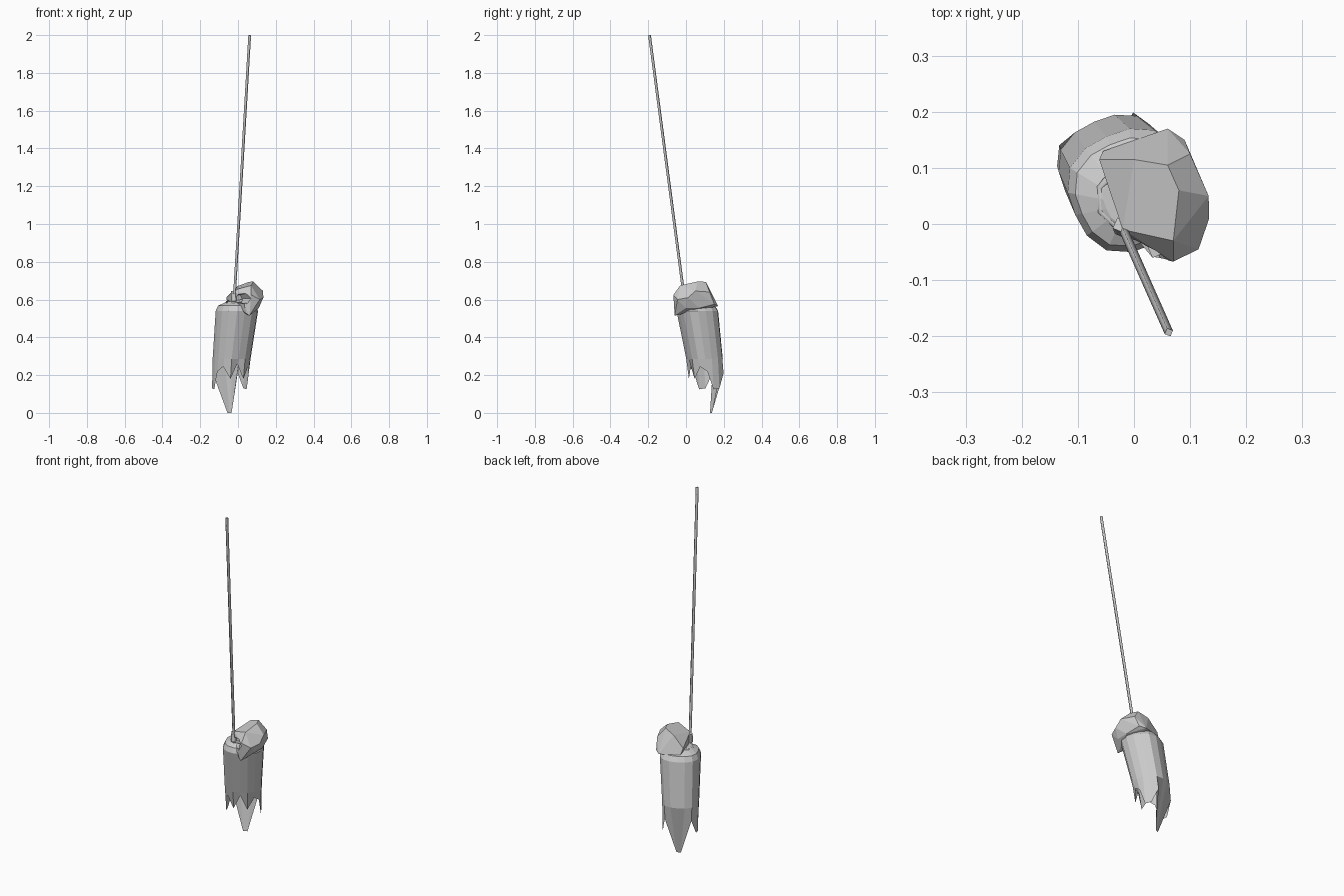
import bpy, bmesh, math
from mathutils import Vector

if "Cube" in bpy.data.objects:
    bpy.data.objects.remove(bpy.data.objects["Cube"])

TURN = math.radians(24)
RIGHT = Vector((math.cos(TURN), math.sin(TURN), 0))
BACK = Vector((-math.sin(TURN), math.cos(TURN), 0))
N = 16


def finish(name, bm):
    bmesh.ops.recalc_face_normals(bm, faces=bm.faces)
    me = bpy.data.meshes.new(name)
    bm.to_mesh(me)
    bm.free()
    ob = bpy.data.objects.new(name, me)
    bpy.context.collection.objects.link(ob)
    return ob


def ring_point(i, centre, rx, ry, z):
    """Rounded-square ring point; i = 0 is the front, i = 4 the right side."""
    a = 2 * math.pi * i / N
    s, c = math.sin(a), math.cos(a)
    k = (abs(s) ** 2.6 + abs(c) ** 2.6) ** (-1 / 2.6)
    return Vector((*centre, z)) + RIGHT * (s * k * rx) - BACK * (c * k * ry)


def hull(name, points):
    bm = bmesh.new()
    for p in points:
        bm.verts.new(p)
    res = bmesh.ops.convex_hull(bm, input=bm.verts)
    loose = [v for v in bm.verts if not v.link_faces]
    bmesh.ops.delete(bm, geom=loose, context='VERTS')
    bmesh.ops.dissolve_limit(bm, angle_limit=math.radians(9), verts=bm.verts, edges=bm.edges)
    return finish(name, bm)


def tube(name, path, radius, closed=False):
    cu = bpy.data.curves.new(name, 'CURVE')
    cu.dimensions = '3D'
    cu.bevel_depth = radius
    cu.bevel_resolution = 0
    cu.use_fill_caps = True
    sp = cu.splines.new('POLY')
    sp.points.add(len(path) - 1)
    for p, co in zip(sp.points, path):
        p.co = (*co, 1)
    sp.use_cyclic_u = closed
    ob = bpy.data.objects.new(name, cu)
    bpy.context.collection.objects.link(ob)
    return ob


# Cloak: leaning shell with a ragged hem
bm = bmesh.new()
levels = [((-0.008, 0.045), 0.045, 0.045, 0.59),
          ((-0.006, 0.057), 0.095, 0.092, 0.568),
          ((-0.006, 0.06), 0.108, 0.105, 0.54),
          ((-0.034, 0.098), 0.097, 0.092, 0.285)]
rings = [[bm.verts.new(ring_point(i, *lv)) for i in range(N)] for lv in levels]
hem_z = [0.26, 0.18, 0.245, 0.22, 0.125, 0.13, 0.21, 0.0, 0.0]
hem = []
for i in range(N):
    k = min(i, N - i)
    p = ring_point(i, (-0.04, 0.108), 0.094, 0.088, hem_z[k])
    if k >= 7:  # long tail at the back
        side = 0 if k == 8 else (1 if i < 8 else -1)
        p = Vector((-0.045, 0.132, 0)) + RIGHT * side * 0.012
    hem.append(bm.verts.new(p))
rings.append(hem)
for a, b in zip(rings, rings[1:]):
    for i in range(N):
        j = (i + 1) % N
        bm.faces.new((a[i], a[j], b[j], b[i]))
bm.faces.new(rings[0])
finish("cloak", bm)

# Hood, lolling to the side
hood = hull("hood", [
    (-.02, -.01, .65), (-.062, .115, .61), (0, .115, .672), (.06, .105, .694),
    (.08, .06, .695), (.07, -.03, .675), (.1, .125, .64), (.09, .15, .575),
    (.133, .05, .645), (.134, .01, .61), (.115, -.045, .6), (.07, -.067, .625),
    (.11, .07, .555), (.06, .17, .565), (-.055, .13, .575), (.11, 0, .555),
    (.03, -.058, .58), (.06, -.06, .515), (.045, -.055, .525), (-.03, .02, .58)])

# Face opening
cutter = hull("face_cutter", [
    Vector((.025, -.05, .605)) + RIGHT * (math.cos(t) * w) - BACK * d
    + Vector((0, 0, math.sin(t) * w * 1.1))
    for w, d in ((.036, .05), (.02, -.055))
    for t in [k * math.pi / 3 for k in range(6)]])
cutter.hide_render = True
cutter.hide_viewport = True
mod = hood.modifiers.new("opening", 'BOOLEAN')
mod.operation = 'DIFFERENCE'
mod.solver = 'EXACT'
mod.object = cutter

# Jaw inside the opening
hull("jaw", [Vector((.035, -.04, .57)) + RIGHT * x * .01 + BACK * y * .018
             + Vector((0, 0, z * .012)) for x in (-1, 1) for y in (-1, 1) for z in (-1, 1)])

# Hanging rope, noose and knot
tube("rope", [(.062, -.193, 1.999), (-.02, -.008, .6)], .008)
tube("noose", [Vector((-.008, .045, .592)) + RIGHT * math.cos(t) * .056
               + BACK * math.sin(t) * .056 + Vector((0, 0, .012 * math.cos(t)))
               for t in [k * math.pi / 4 for k in range(8)]], .008, True)
tube("knot", [(-.024, -.002, .645), (-.02, -.012, .59)], .015)
